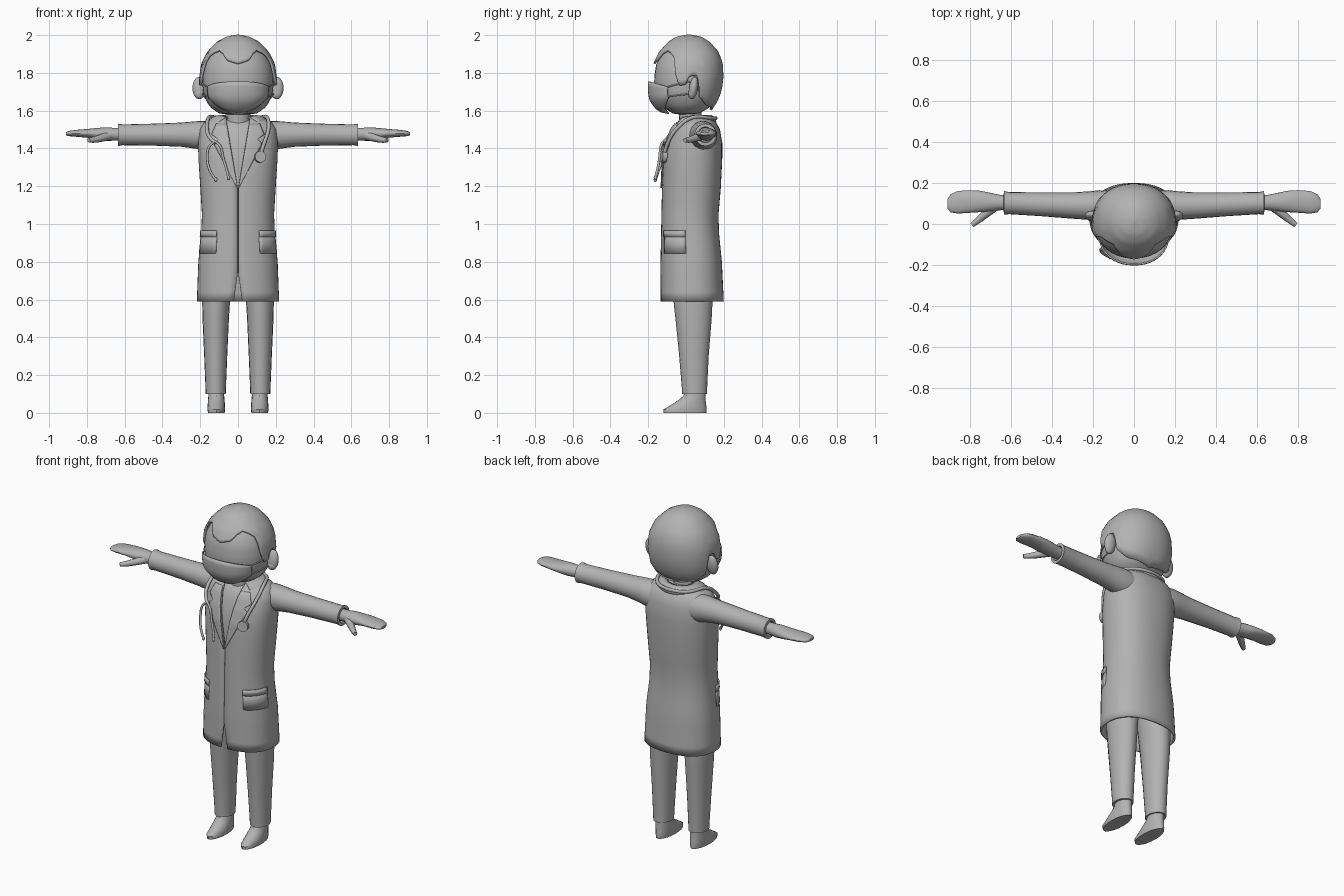
import bpy, bmesh, math
from math import sin, cos, pi, radians
from mathutils import Vector

cube = bpy.data.objects.get("Cube")
if cube:
    bpy.data.objects.remove(cube)

grey = bpy.data.materials.new("plain_grey")
grey.use_nodes = True
grey.diffuse_color = (0.45, 0.45, 0.45, 1)
grey.node_tree.nodes["Principled BSDF"].inputs["Base Color"].default_value = (0.45, 0.45, 0.45, 1)


def finish(obj, sharp=40):
    obj.data.materials.clear()
    obj.data.materials.append(grey)
    bpy.ops.object.select_all(action='DESELECT')
    obj.select_set(True)
    bpy.context.view_layer.objects.active = obj
    bpy.ops.object.shade_smooth_by_angle(angle=radians(sharp))
    return obj


def skin(name, f, nu, nv, thick=0, cap=False, sharp=40):
    """Surface from f(u, v), u and v in 0..1; coincident edges are welded."""
    bm = bmesh.new()
    rows = [[bm.verts.new(f(i / nu, j / nv)) for i in range(nu + 1)] for j in range(nv + 1)]
    for a, b in zip(rows, rows[1:]):
        for i in range(nu):
            bm.faces.new((a[i], a[i + 1], b[i + 1], b[i]))
    bmesh.ops.remove_doubles(bm, verts=bm.verts, dist=0.0004)
    if cap:
        bmesh.ops.holes_fill(bm, edges=[e for e in bm.edges if e.is_boundary], sides=0)
    bmesh.ops.recalc_face_normals(bm, faces=bm.faces)
    mesh = bpy.data.meshes.new(name)
    bm.to_mesh(mesh)
    bm.free()
    obj = bpy.data.objects.new(name, mesh)
    bpy.context.collection.objects.link(obj)
    if thick:
        mod = obj.modifiers.new("thickness", 'SOLIDIFY')
        mod.thickness, mod.offset = thick, 0
    return finish(obj, sharp)


def lerp_table(table, t):
    """Linear lookup in rows sorted by their first value."""
    t = min(max(t, table[0][0]), table[-1][0])
    for a, b in zip(table, table[1:]):
        if t <= b[0]:
            k = (t - a[0]) / (b[0] - a[0])
            return [p + (q - p) * k for p, q in zip(a[1:], b[1:])]


def power(v, e):
    return math.copysign(abs(v) ** e, v)


def limb(name, rows, axis, side, n=20):
    """Capped tube through (position, centre, centre, radius, radius) rows."""
    last = len(rows) - 1

    def f(u, v):
        t, c, d, r, s = rows[round(v * last)]
        a, b = c + r * cos(2 * pi * u), d + s * sin(2 * pi * u)
        return (side * t, a, b) if axis == 'x' else (side * a, b, t)
    return skin(name, f, n, last, cap=True)


def wire(name, points, radius, mirror=1, tip=1.0):
    """Round smooth tube along a path."""
    cu = bpy.data.curves.new(name, 'CURVE')
    cu.dimensions, cu.bevel_depth, cu.bevel_resolution = '3D', radius, 2
    cu.use_fill_caps, cu.resolution_u = True, 4
    sp = cu.splines.new('NURBS')
    sp.points.add(len(points) - 1)
    for i, (p, q) in enumerate(zip(sp.points, points)):
        p.co = (q[0] * mirror, q[1], q[2], 1)
        p.radius = 1 + (tip - 1) * i / (len(points) - 1)
    sp.order_u, sp.use_endpoint_u = 3, True
    obj = bpy.data.objects.new(name, cu)
    bpy.context.collection.objects.link(obj)
    bpy.ops.object.select_all(action='DESELECT')
    obj.select_set(True)
    bpy.context.view_layer.objects.active = obj
    bpy.ops.object.convert(target='MESH')
    return finish(bpy.context.object, 60)


def ball(name, loc, scale, tilt=0, segs=16):
    bpy.ops.mesh.primitive_uv_sphere_add(segments=segs, ring_count=10, radius=1, location=loc)
    obj = bpy.context.object
    obj.name, obj.scale, obj.rotation_euler = name, scale, (tilt, 0, 0)
    return finish(obj, 60)


# Head: height, half width, front y, back y
HEAD = [(1.575, .0, .0, .03), (1.585, .1, -.07, .07), (1.62, .15, -.125, .13), (1.68, .182, -.16, .165),
        (1.76, .19, -.17, .182), (1.84, .18, -.16, .18), (1.9, .15, -.13, .16), (1.95, .102, -.085, .115),
        (1.975, .055, -.045, .075), (1.985, 0, .01, .02)]
HEAD_MID = Vector((0, .01, 1.78))


def head_at(a, z, off=0):
    w, front, back = lerp_table(HEAD, z)
    p = Vector((w * power(sin(a), .92), (front + back) / 2 - (back - front) / 2 * power(cos(a), .92), z))
    return HEAD_MID + (p - HEAD_MID) * (1 + off / .2)


skin("head", lambda u, v: head_at(2 * pi * u, 1.78 - .205 * cos(pi * v)), 32, 20)

# Hair: shell above a hairline that varies around the head (degrees from front, height)
HAIRLINE = [(0, 1.845), (17, 1.862), (28, 1.895), (40, 1.91), (52, 1.9), (66, 1.875), (74, 1.77), (80, 1.735),
            (88, 1.74), (93, 1.785), (106, 1.785), (112, 1.68), (130, 1.64), (180, 1.615)]


def hair_at(u, v):
    deg = abs(u * 360 - 180)
    low = lerp_table(HAIRLINE, deg)[0]
    return head_at(radians(u * 360 - 180), low + (1.985 - low) * sin(v * pi / 2), .012)


skin("hair", hair_at, 90, 14, thick=.012)


# Face mask bulging forward, with ear straps
def mask_at(u, v):
    s = 2 * u - 1
    low, high = 1.595 + .075 * s * s, 1.758 - .03 * s * s
    bulge = .006 + .032 * (1 - s * s) * (1 - abs(2 * v - 1.2) ** 3 * .5)
    return head_at(s * radians(56), low + (high - low) * v, bulge)


skin("face_mask", mask_at, 18, 8, thick=.008)
for m, side in ((1, "left"), (-1, "right")):
    for label, z0, z1 in (("upper", 1.725, 1.755), ("lower", 1.675, 1.69)):
        wire(f"{side}_{label}_strap", [head_at(radians(54 + 10 * i), z0 + (z1 - z0) * i / 4, .004)
                                       for i in range(5)], .004, m)
    ball(f"{side}_ear", (m * .205, .04, 1.72), (.036, .024, .06), -.15)
    ball(f"{side}_ear_lobe", (m * .205, .03, 1.69), (.026, .018, .028))

# Neck
limb("neck", [(1.5, 0, .03, .068, .065), (1.54, 0, .025, .065, .06), (1.62, 0, .02, .065, .06)], 'z', 1)

# Coat: height, half width, front y, back y
COAT = [(.59, .213, -.13, .195), (.8, .205, -.13, .185), (.95, .19, -.127, .17), (1.05, .186, -.125, .167),
        (1.2, .195, -.122, .18), (1.35, .205, -.116, .187), (1.43, .207, -.1, .187), (1.5, .198, -.075, .175),
        (1.535, .175, -.05, .155), (1.555, .13, -.025, .135), (1.565, .075, 0, .1)]


def coat_at(a, z, off=0):
    w, front, back = lerp_table(COAT, z)
    h = (back - front) / 2 + off
    return Vector(((w + off) * power(sin(a), .86), (front + back) / 2 - h * power(cos(a), .86), z))


def coat_angle(x, z):
    w = lerp_table(COAT, z)[0]
    return power(math.asin(min(1, (abs(x) / w) ** (1 / .86))), 1) * (1 if x > 0 else -1)


# Half width of the front opening: hem slit, closed seam, neck V
OPENING = [(.59, .022), (.74, .0015), (1.19, .0015), (1.54, .06), (1.565, .062)]
LEVELS = [.59, .64, .69, .74, .8, .88, .95, 1.05, 1.12, 1.19, 1.27, 1.35, 1.39, 1.43, 1.47, 1.5, 1.52, 1.535,
          1.548, 1.555, 1.565]


def body_at(u, v):
    z = LEVELS[round(v * (len(LEVELS) - 1))]
    e = coat_angle(lerp_table(OPENING, z)[0], z)
    return coat_at(e + (2 * pi - 2 * e) * u, z)


skin("coat", body_at, 44, len(LEVELS) - 1, thick=.01)
skin("shirt", lambda u, v: coat_at(2 * pi * u, 1.1 + .465 * v, -.012), 36, 14, cap=True)


# Folded collar around the neck
def collar_at(u, v):
    a = .75 + (2 * pi - 1.5) * u
    spread = sin(v * pi / 2)
    return ((.078 + .07 * spread) * sin(a), .045 - (.075 + .035 * spread) * cos(a),
            1.572 - .035 * v * v - .015 * max(0, cos(a)))


skin("collar", collar_at, 28, 5, thick=.012)

# Lapel outer edge: height, x
LAPEL = [(1.19, .004), (1.41, .115), (1.425, .125), (1.45, .095), (1.47, .135), (1.53, .11)]

for m, side in ((1, "left"), (-1, "right")):
    def lapel_at(u, v):
        z = 1.19 + .34 * v
        inner, outer = lerp_table(OPENING, z)[0], lerp_table(LAPEL, z)[0]
        return coat_at(coat_angle(m * (inner + (outer - inner) * u), z), z, .009)
    skin(f"{side}_lapel", lapel_at, 6, 24, thick=.007)

    # Hip pocket with a raised welt
    def patch(low, high, off):
        start = coat_angle(.11, .9)
        return lambda u, v: coat_at(m * (start + (1.45 - start) * u), low + (high - low) * v, off)
    skin(f"{side}_pocket", patch(.845, .945, .005), 8, 2, thick=.006)
    skin(f"{side}_pocket_welt", patch(.93, .965, .009), 8, 1, thick=.006)

    # Sleeve, hand and thumb
    limb(f"{side}_sleeve", [(.1, .09, 1.462, .07, .075), (.17, .09, 1.466, .075, .08), (.21, .09, 1.471, .07, .074),
                            (.3, .09, 1.473, .064, .064), (.45, .096, 1.473, .058, .058),
                            (.61, .102, 1.472, .054, .055), (.635, .103, 1.472, .058, .059),
                            (.636, .103, 1.472, .042, .042), (.615, .103, 1.472, .038, .038)], 'x', m)
    limb(f"{side}_hand", [(.6, .104, 1.475, .036, .034), (.66, .105, 1.475, .038, .034),
                          (.7, .107, 1.476, .045, .036), (.75, .11, 1.478, .052, .03), (.8, .11, 1.48, .055, .023),
                          (.86, .106, 1.48, .055, .018), (.895, .101, 1.479, .044, .014),
                          (.91, .098, 1.478, .024, .008)], 'x', m)
    wire(f"{side}_thumb", [(.68, .085, 1.468), (.73, .045, 1.453), (.765, .015, 1.445), (.79, -.005, 1.443)],
         .024, m, .5)

    # Trouser leg and shoe
    limb(f"{side}_trouser_leg", [(.1, .118, .045, .044, .055), (.1, .118, .045, .053, .066),
                                 (.13, .118, .045, .054, .067), (.3, .118, .042, .061, .078),
                                 (.5, .118, .04, .07, .096), (.6, .116, .037, .074, .104),
                                 (.75, .105, .035, .08, .11)], 'z', m)
    limb(f"{side}_shoe", [(0, .115, -.005, .044, .113), (.018, .115, -.005, .047, .115), (.04, .115, .012, .046, .095),
                          (.065, .115, .03, .044, .074), (.09, .115, .045, .042, .058),
                          (.13, .115, .047, .04, .054)], 'z', m)

# Stethoscope: neck tube, forked ear tubes, chest disc
wire("stethoscope_tube", [(.117, -.118, 1.36), (.135, -.105, 1.42), (.165, -.06, 1.5), (.16, .03, 1.575),
                          (.11, .135, 1.56), (0, .165, 1.56), (-.11, .135, 1.56), (-.16, .03, 1.575),
                          (-.168, -.06, 1.5), (-.15, -.1, 1.45), (-.12, -.122, 1.43)], .01)
wire("outer_ear_tube", [(-.12, -.122, 1.435), (-.16, -.12, 1.42), (-.165, -.128, 1.33), (-.145, -.15, 1.27),
                        (-.118, -.162, 1.235)], .007)
wire("inner_ear_tube", [(-.12, -.122, 1.435), (-.09, -.135, 1.42), (-.08, -.14, 1.35), (-.06, -.15, 1.29),
                        (-.05, -.162, 1.245)], .007)
for name, x, z in (("outer_ear_tip", -.118, 1.235), ("inner_ear_tip", -.05, 1.245)):
    ball(name, (x, -.162, z), (.009, .009, .013))
bpy.ops.mesh.primitive_cylinder_add(vertices=20, radius=.03, depth=.024, location=(.117, -.118, 1.355),
                                    rotation=(radians(85), 0, radians(15)))
bpy.context.object.name = "stethoscope_disc"
finish(bpy.context.object)
